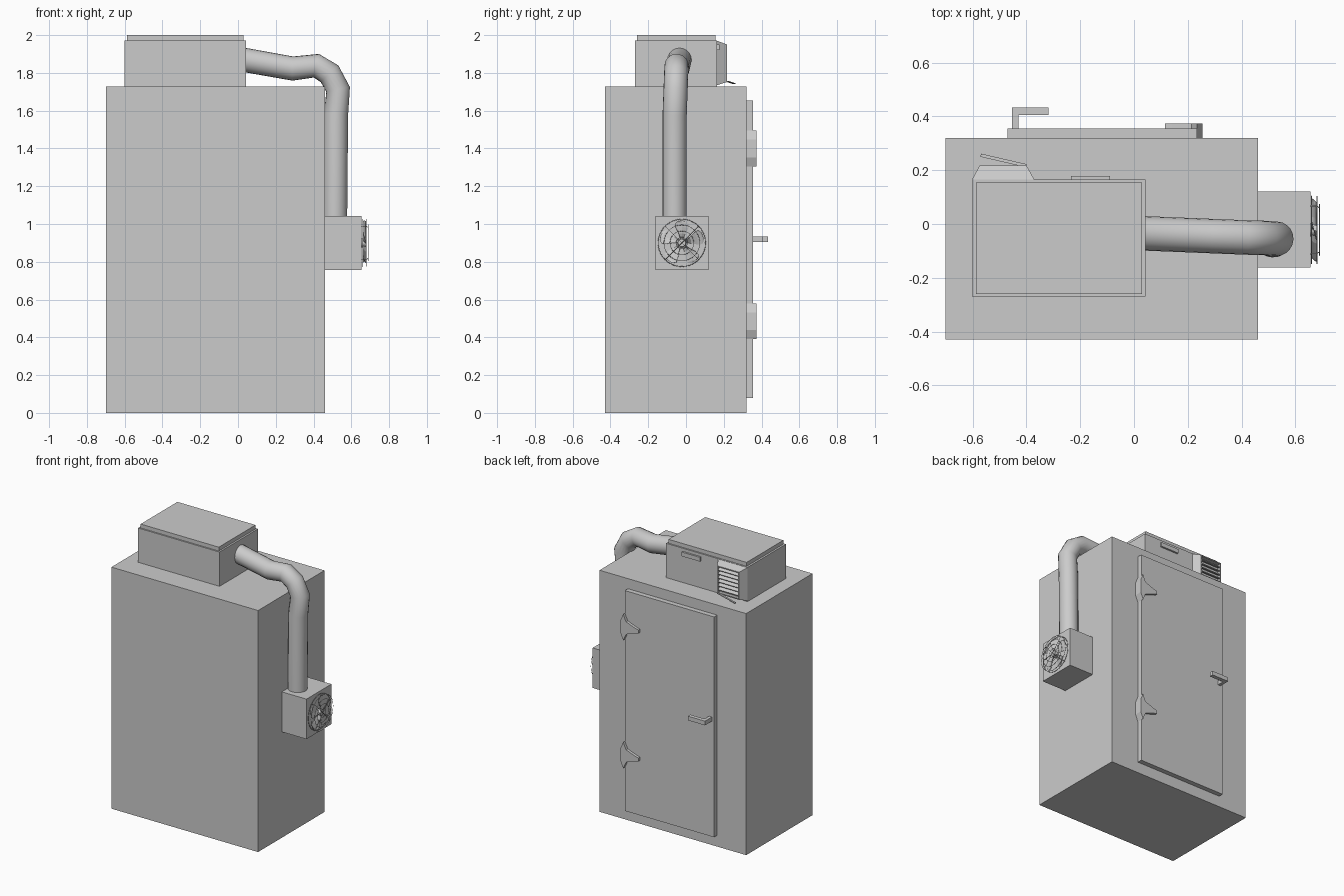
import bpy, bmesh, math
from mathutils import Matrix, Vector

if "Cube" in bpy.data.objects:
    bpy.data.objects.remove(bpy.data.objects["Cube"])


def finish(name, bm):
    bmesh.ops.recalc_face_normals(bm, faces=bm.faces)
    me = bpy.data.meshes.new(name)
    bm.to_mesh(me)
    bm.free()
    ob = bpy.data.objects.new(name, me)
    bpy.context.collection.objects.link(ob)
    return ob


def box(name, x0, x1, y0, y1, z0, z1, turn=None):
    bm = bmesh.new()
    size = Vector((x1 - x0, y1 - y0, z1 - z0))
    bmesh.ops.create_cube(bm, size=1, matrix=Matrix.Diagonal((*size, 1)))
    mid = Matrix.Translation(((x0 + x1) / 2, (y0 + y1) / 2, (z0 + z1) / 2))
    bm.transform(mid @ (turn or Matrix.Identity(4)))
    return finish(name, bm)


def prism(name, pts, y0, y1):
    # Extrude an x-z outline along y
    bm = bmesh.new()
    face = bm.faces.new([bm.verts.new((x, y0, z)) for x, z in pts])
    ext = bmesh.ops.extrude_face_region(bm, geom=[face])
    vs = [g for g in ext["geom"] if isinstance(g, bmesh.types.BMVert)]
    bmesh.ops.translate(bm, verts=vs, vec=(0, y1 - y0, 0))
    return finish(name, bm)


def tube(name, paths, radius, res, cyclic=False):
    cu = bpy.data.curves.new(name, "CURVE")
    cu.dimensions = "3D"
    cu.bevel_depth = radius
    cu.bevel_resolution = res
    cu.use_fill_caps = True
    for pts in paths:
        sp = cu.splines.new("POLY")
        sp.points.add(len(pts) - 1)
        for p, co in zip(sp.points, pts):
            p.co = (*co, 1)
        sp.use_cyclic_u = cyclic
        sp.use_smooth = True
    ob = bpy.data.objects.new(name, cu)
    bpy.context.collection.objects.link(ob)
    return ob


# Main cabinet, top unit and its lid
box("cabinet", -0.70, 0.46, -0.43, 0.32, 0, 1.727)
box("top_unit", -0.602, 0.043, -0.27, 0.165, 1.727, 1.972)
box("top_lid", -0.588, 0.03, -0.26, 0.155, 1.972, 2.0)
box("lid_handle", -0.235, -0.09, 0.165, 0.178, 1.92, 1.95)

# Door and L-shaped handle
box("door", -0.47, 0.235, 0.32, 0.355, 0.08, 1.655)
box("handle_stem", -0.453, -0.43, 0.355, 0.433, 0.905, 0.935)
box("handle_bar", -0.43, -0.318, 0.405, 0.433, 0.905, 0.935)

# Hinges: leaf with tapered strap on the door, knuckle beside the door
for tag, zc in (("lower", 0.485), ("upper", 1.40)):
    half = [(0.255, 0.047), (0.235, 0.095), (0.213, 0.045), (0.14, 0.018), (0.115, 0.012)]
    pts = [(x, zc + z) for x, z in half] + [(x, zc - z) for x, z in reversed(half)]
    prism(tag + "_hinge_strap", pts, 0.355, 0.374)
    prism(tag + "_hinge_knuckle", [(0.255, zc - 0.047), (0.255, zc + 0.047),
          (0.235, zc + 0.095), (0.235, zc - 0.095)], 0.32, 0.374)

# Tapered vent hood, open at its outer face
bm = bmesh.new()
rings = []
for x0, x1, y, z0, z1 in ((-0.602, -0.37, 0.165, 1.735, 1.97),
                          (-0.573, -0.40, 0.218, 1.752, 1.95),
                          (-0.566, -0.407, 0.218, 1.759, 1.943),
                          (-0.58, -0.39, 0.17, 1.747, 1.956)):
    rings.append([bm.verts.new(c) for c in ((x0, y, z0), (x1, y, z0), (x1, y, z1), (x0, y, z1))])
for a, b in zip(rings, rings[1:]):
    for i in range(4):
        j = (i + 1) % 4
        bm.faces.new((a[i], a[j], b[j], b[i]))
bm.faces.new(rings[-1])
finish("vent_hood", bm)

# Tilted slats, the lowest one hanging loose
for i in range(6):
    z = 1.785 + i * 0.028
    box(f"vent_slat_{i + 1}", -0.57, -0.403, 0.18, 0.216, z - 0.003, z + 0.003,
        Matrix.Rotation(math.radians(-25), 4, "X"))
box("loose_slat", -0.572, -0.398, 0.23, 0.242, 1.747, 1.752,
    Matrix.Rotation(math.radians(-13), 4, "Z") @ Matrix.Rotation(math.radians(-4), 4, "Y"))

# Bent duct from the top unit down to the fan housing
tube("duct", [[(0.02, -0.034, 1.871), (0.29, -0.045, 1.823), (0.415, -0.05, 1.838),
               (0.485, -0.052, 1.795), (0.53, -0.055, 1.712), (0.519, -0.06, 1.58),
               (0.514, -0.06, 1.03)]], 0.064, 8)

# Fan housing
box("fan_housing", 0.46, 0.655, -0.162, 0.12, 0.757, 1.043)
CY, CZ = -0.022, 0.90


def polar(x, r, a):
    return (x, CY + r * math.cos(a), CZ + r * math.sin(a))


# Fan hub and five pitched blades
bm = bmesh.new()
bmesh.ops.create_cone(bm, cap_ends=True, segments=20, radius1=0.024, radius2=0.02, depth=0.025)
bm.transform(Matrix.Translation((0.6675, CY, CZ)) @ Matrix.Rotation(math.pi / 2, 4, "Y"))
finish("fan_hub", bm)
bm = bmesh.new()
for k in range(5):
    a = k * math.tau / 5 + 0.3
    prev = None
    for r, w in ((0.018, 0.3), (0.05, 0.34), (0.085, 0.4), (0.108, 0.36), (0.118, 0.2)):
        row = [bm.verts.new(polar(0.668 + 0.009 * s, r, a + s * w)) for s in (-1, 0, 1)]
        if prev:
            for i in (0, 1):
                bm.faces.new((prev[i], prev[i + 1], row[i + 1], row[i]))
        prev = row
blades = finish("fan_blades", bm)
mod = blades.modifiers.new("thickness", "SOLIDIFY")
mod.thickness = 0.002
mod.offset = 0

# Thin wire guard: rings plus four spokes
N = 40
tube("guard_rings", [[polar(x, r, i * math.tau / N) for i in range(N)]
     for x, r in ((0.66, 0.126), (0.68, 0.125), (0.689, 0.095), (0.689, 0.063), (0.689, 0.03))],
     0.0015, 1, True)
tube("guard_spokes", [[polar(x, r, k * math.pi / 2 + math.pi / 4)
     for x, r in ((0.655, 0.126), (0.68, 0.125), (0.689, 0.115), (0.689, 0.0))]
     for k in range(4)], 0.0015, 1)
